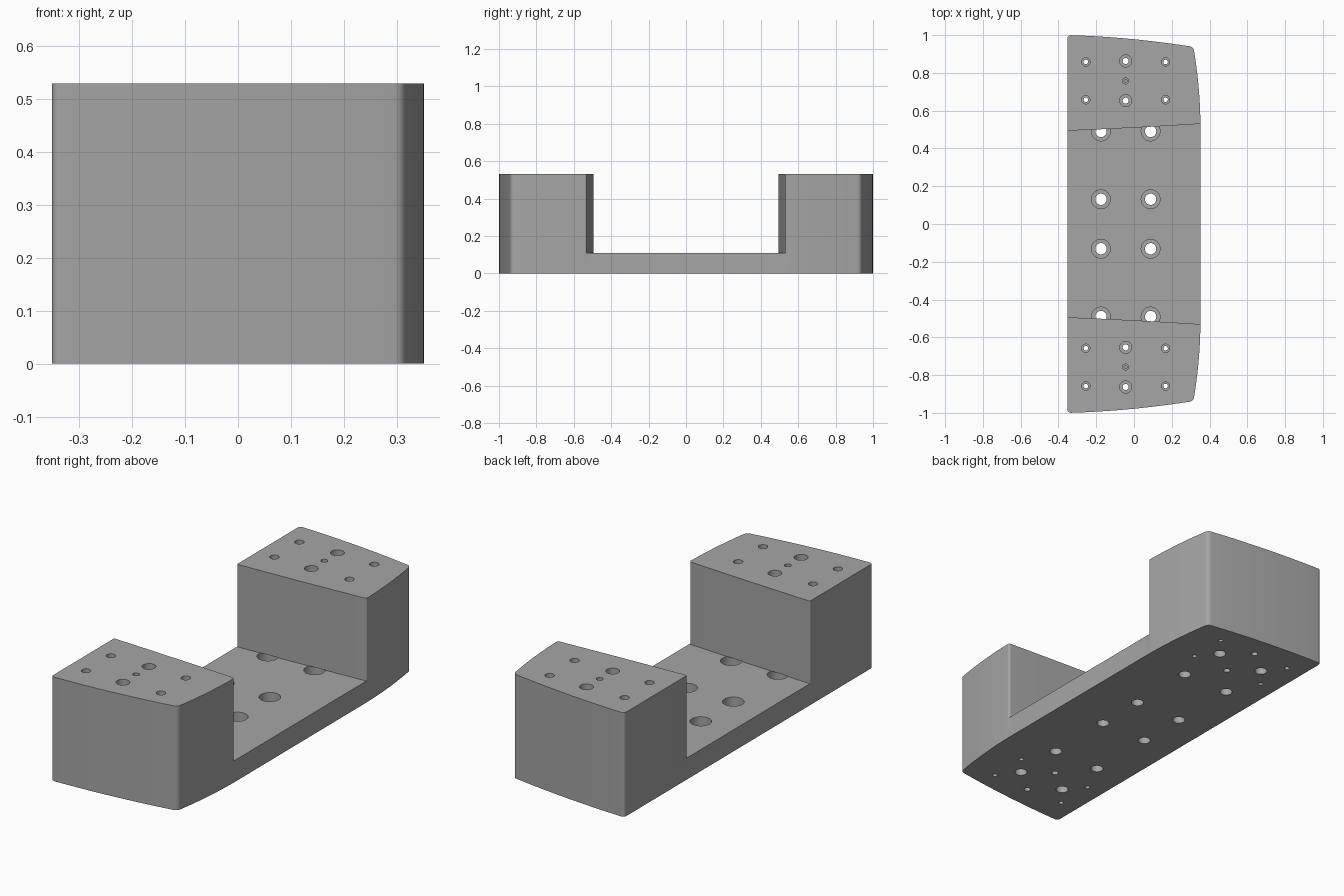
import bpy, bmesh, math
from mathutils import Vector

if "Cube" in bpy.data.objects:
    bpy.data.objects.remove(bpy.data.objects["Cube"])

X0, X1, PLATE, TOP = -0.352, 0.352, 0.11, 0.53


def bez(a, b, c, n=8):
    """Rounded corner: quadratic curve from a to c around b."""
    a, b, c = Vector(a), Vector(b), Vector(c)
    return [a * (1 - t) ** 2 + b * 2 * t * (1 - t) + c * t * t
            for t in (i / n for i in range(n + 1))]


def mirrored(half):
    """Close a half outline (y > 0, running right to left) across y = 0."""
    half = [Vector(p) for p in half]
    return half + [Vector((p.x, -p.y)) for p in reversed(half)]


def make_object(name, bm):
    bmesh.ops.recalc_face_normals(bm, faces=bm.faces)
    me = bpy.data.meshes.new(name)
    bm.to_mesh(me)
    bm.free()
    ob = bpy.data.objects.new(name, me)
    bpy.context.collection.objects.link(ob)
    return ob


def prism(name, outline, z0, z1):
    bm = bmesh.new()
    lo = [bm.verts.new((p.x, p.y, z0)) for p in outline]
    hi = [bm.verts.new((p.x, p.y, z1)) for p in outline]
    bm.faces.new(lo)
    bm.faces.new(hi)
    n = len(lo)
    for i in range(n):
        j = (i + 1) % n
        bm.faces.new((lo[i], lo[j], hi[j], hi[i]))
    return make_object(name, bm)


def add_stepped_pin(bm, x, y, profile, sides=32):
    """Lathe a (radius, z) profile into a closed pin used to drill a hole."""
    rings = [[bm.verts.new((x + r * math.cos(2 * math.pi * k / sides),
                            y + r * math.sin(2 * math.pi * k / sides), z))
              for k in range(sides)] for r, z in profile]
    for a, b in zip(rings, rings[1:]):
        for k in range(sides):
            m = (k + 1) % sides
            bm.faces.new((a[k], a[m], b[m], b[k]))
    bm.faces.new(rings[0])
    bm.faces.new(rings[-1])


def cut(ob, cutter):
    mod = ob.modifiers.new("cut", 'BOOLEAN')
    mod.operation, mod.solver, mod.object = 'DIFFERENCE', 'EXACT', cutter
    bpy.context.view_layer.objects.active = ob
    bpy.ops.object.modifier_apply(modifier=mod.name)
    bpy.data.objects.remove(cutter, do_unlink=True)


def end_y(x):
    u = x - X0
    return 1 - 0.027 * u - 0.1 * u * u


def side_x(y):
    return X1 - 0.036 * (max(0, y - 0.5) / 0.43) ** 2


def inner_y(x):
    u = x - X0
    return 0.494 + 0.04 * u + 0.016 * u * u


# Full-height body with curved ends and sides
half = [(side_x(0.5 + 0.041 * i), 0.5 + 0.041 * i) for i in range(11)]
half += bez((side_x(0.918), 0.918), (0.315, end_y(0.315)), (0.294, end_y(0.294)))
half += [(x, end_y(x)) for x in (0.24 - 0.07 * i for i in range(8))]
half += bez((X0 + 0.02, end_y(X0 + 0.02)), (X0, 1), (X0, 0.98))
body = prism("mounting_bracket", mirrored(half), 0, TOP)

# Notch between the two raised blocks
half = [(0.45, 0.543)]
half += bez((0.353, 0.543), (0.3515, inner_y(0.3515)), (0.339, inner_y(0.339)))
half += [(x, inner_y(x)) for x in (0.28 - 0.08 * i for i in range(8))]
half += bez((-0.342, inner_y(-0.342)), (-0.3515, 0.494), (-0.353, 0.504))
half += [(-0.45, 0.504)]
cut(body, prism("notch_cutter", mirrored(half), PLATE, 1))

# Drilled holes
bm = bmesh.new()
plate_hole = [(0.03, -0.1), (0.03, 0.05), (0.05, 0.05), (0.05, PLATE + 0.001)]
corner_hole = [(0.012, -0.1), (0.012, 0.43), (0.022, 0.43), (0.022, 0.6)]
middle_hole = [(0.016, -0.1), (0.016, 0.43), (0.032, 0.43), (0.032, 0.6)]
blind_hole = [(0.008, 0.4), (0.008, 0.48), (0.016, 0.48), (0.016, 0.6)]
for s in (-1, 1):
    for y in (0.131, 0.49, 0.755):
        for x in (-0.175, 0.088):
            add_stepped_pin(bm, x, s * y, plate_hole)
    for y in (0.658, 0.858):
        for x in (-0.255, 0.167):
            add_stepped_pin(bm, x, s * y, corner_hole)
    for y in (0.653, 0.863):
        add_stepped_pin(bm, -0.044, s * y, middle_hole)
    add_stepped_pin(bm, -0.044, s * 0.757, blind_hole)
cut(body, make_object("hole_cutter", bm))

# Plain grey metal, smooth curves with sharp edges
grey = bpy.data.materials.new("grey_metal")
grey.diffuse_color = (0.38, 0.38, 0.38, 1)
grey.use_nodes = True
grey.node_tree.nodes["Principled BSDF"].inputs["Base Color"].default_value = grey.diffuse_color
body.data.materials.clear()
body.data.materials.append(grey)
bpy.ops.object.select_all(action='DESELECT')
body.select_set(True)
bpy.context.view_layer.objects.active = body
bpy.ops.object.shade_smooth_by_angle(angle=math.radians(30))
